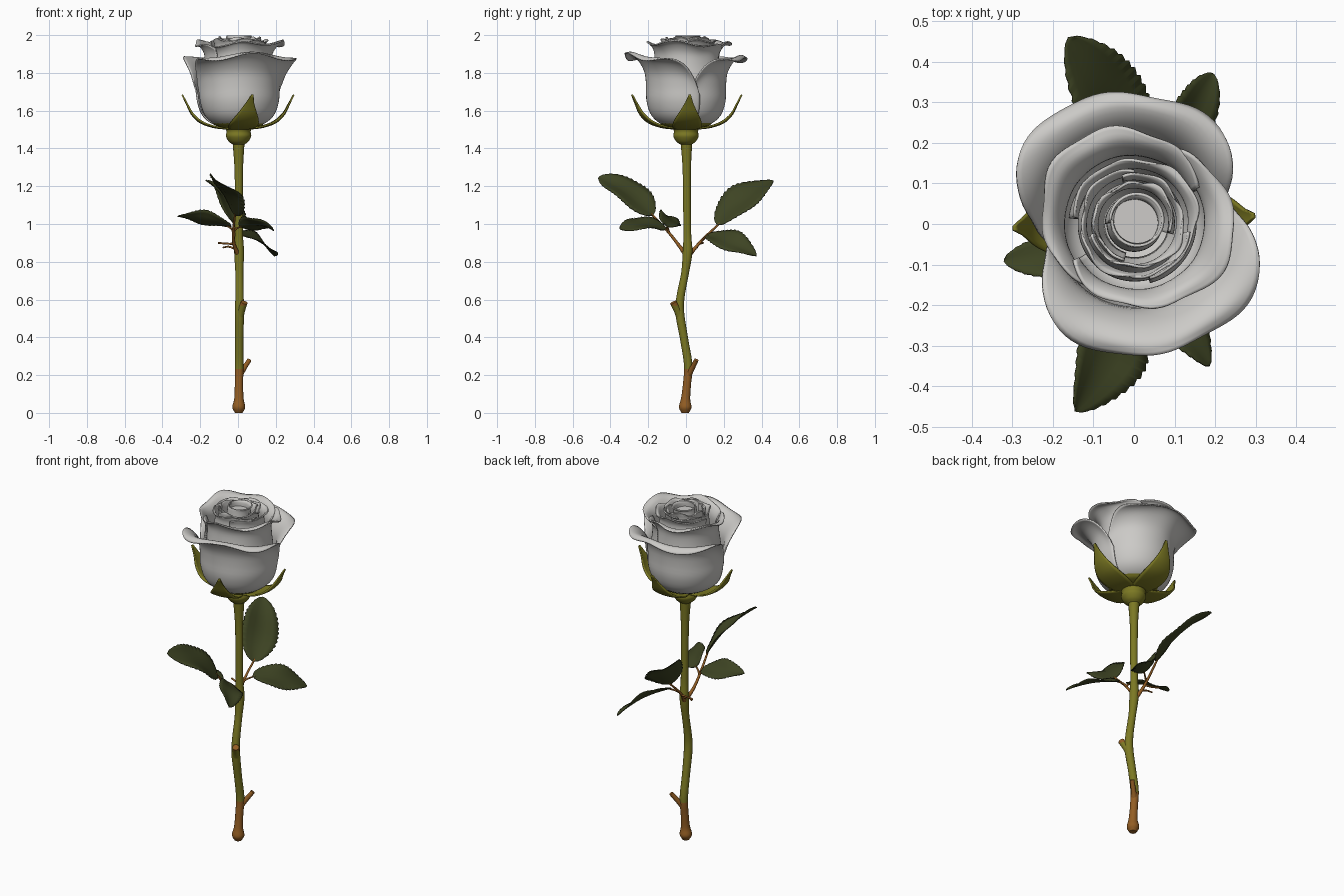
import bpy
import math
from mathutils import Vector

cube = bpy.data.objects.get("Cube")
if cube:
    bpy.data.objects.remove(cube)


def material(name, rgb):
    mat = bpy.data.materials.new(name)
    mat.use_nodes = True
    mat.diffuse_color = (*rgb, 1)
    mat.node_tree.nodes["Principled BSDF"].inputs["Base Color"].default_value = (*rgb, 1)
    mat.roughness = 0.7
    return mat


PETAL = material("petal white", (0.6, 0.59, 0.57))
OLIVE = material("stem olive", (0.2, 0.19, 0.017))
BROWN = material("woody brown", (0.29, 0.11, 0.017))
GREEN = material("leaf green", (0.048, 0.058, 0.017))


def spline(points, t):
    """Smooth point at t in 0..1 along a list of tuples."""
    p = [Vector(q) for q in points]
    s = min(max(t, 0), 1) * (len(p) - 1)
    i = min(int(s), len(p) - 2)
    f = s - i
    b, c = p[i], p[i + 1]
    a = p[i - 1] if i else b * 2 - c
    d = p[i + 2] if i + 2 < len(p) else c * 2 - b
    return b + (c - a) * (f / 2) + (a * 2 - b * 5 + c * 4 - d) * (f * f / 2) \
        + (b * 3 - a - c * 3 + d) * (f ** 3 / 2)


def make(name, verts, faces, mats, thickness=0, angle=60):
    mesh = bpy.data.meshes.new(name)
    mesh.from_pydata(verts, [], faces)
    obj = bpy.data.objects.new(name, mesh)
    bpy.context.collection.objects.link(obj)
    for mat in mats:
        mesh.materials.append(mat)
    if thickness:
        mod = obj.modifiers.new("thickness", "SOLIDIFY")
        mod.thickness = thickness
        mod.offset = 0
    bpy.ops.object.select_all(action="DESELECT")
    obj.select_set(True)
    bpy.context.view_layer.objects.active = obj
    bpy.ops.object.shade_smooth_by_angle(angle=math.radians(angle))
    return obj


def sheet(name, point, nu, nv, mat, thickness, angle=60):
    """Open surface from point(u, v), u in -1..1, v in 0..1."""
    verts = [point(2 * i / nu - 1, j / nv) for j in range(nv + 1) for i in range(nu + 1)]
    row = nu + 1
    faces = [(j * row + i, j * row + i + 1, (j + 1) * row + i + 1, (j + 1) * row + i)
             for j in range(nv) for i in range(nu)]
    return make(name, verts, faces, [mat], thickness, angle)


def tube(name, points, mats, steps=16, sides=14):
    """Closed tube through (x, y, z, radius) points."""
    axis = (Vector(points[-1]) - Vector(points[0])).xyz
    ref = min((Vector((1, 0, 0)), Vector((0, 1, 0))), key=lambda r: abs(r.dot(axis)))
    verts, faces = [], []
    for j in range(steps + 1):
        t = j / steps
        c = spline(points, t)
        d = (spline(points, t + 0.01) - spline(points, t - 0.01)).xyz.normalized()
        side = (ref - d * ref.dot(d)).normalized()
        other = d.cross(side)
        for i in range(sides):
            a = math.tau * i / sides
            verts.append(c.xyz + (side * math.cos(a) + other * math.sin(a)) * c.w)
    for j in range(steps):
        for i in range(sides):
            k = (i + 1) % sides
            faces.append((j * sides + i, j * sides + k, (j + 1) * sides + k, (j + 1) * sides + i))
    faces.append(tuple(reversed(range(sides))))
    faces.append(tuple(range(steps * sides, (steps + 1) * sides)))
    return make(name, verts, faces, mats)


# Stem: woody at the foot, green above
stem = tube("stem", [(.004, -.004, 0, .02), (.004, -.004, .03, .034), (.005, -.002, .075, .025),
                     (.005, .005, .15, .022), (.006, .012, .25, .023), (.006, -.008, .38, .022),
                     (.008, -.033, .53, .024), (.008, -.028, .62, .022), (.007, -.005, .74, .021),
                     (.006, .008, .85, .026), (.005, .007, .95, .021), (.005, .005, 1.12, .021),
                     (.004, .004, 1.3, .023), (.003, .002, 1.45, .033)], [OLIVE, BROWN], 78)
for face in stem.data.polygons:
    face.material_index = int(face.center.z < 0.24)

# Cut side shoots
tube("lower_shoot", [(.004, .008, .19, .018), (.028, .03, .23, .014), (.06, .055, .28, .012)], [BROWN])
shoot = tube("upper_shoot", [(.008, -.03, .5, .02), (.018, -.045, .54, .019),
                             (.033, -.068, .585, .018)], [OLIVE, BROWN])
for face in shoot.data.polygons:
    face.material_index = int(face.center.z > 0.568)

# Swelling under the flower
tube("receptacle", [(.003, 0, 1.42, .03), (.003, 0, 1.437, .052), (.003, 0, 1.465, .067),
                    (.003, 0, 1.49, .064), (.003, 0, 1.508, .075), (.003, 0, 1.52, .12),
                    (.003, 0, 1.535, .14)], [OLIVE], 30, 28)


# Sepals
def sepal(name, degrees, bend):
    path = [(.055, 1.503), (.13, 1.512), (.2, 1.537), (.245, 1.58), (.272, 1.635), (.296, 1.685)]

    def point(u, v):
        r, z = spline(path, v)
        w = (.05 + .038 * math.sin(math.pi * min(v * 1.2, 1))) * (1 - v ** 2) + .005
        a = math.radians(degrees + bend * v * v) + w * u / r
        r -= .012 * u * u * v * (1 - v)
        return r * math.cos(a), r * math.sin(a), z
    sheet(name, point, 8, 18, OLIVE, .008)


for name, degrees, bend in (("left", 2, 2), ("back", 92, -6), ("right", 180, 2), ("front", 280, 5)):
    sepal(name + "_sepal", degrees, bend)


# Petals: each wraps round the axis, its sides cut lower than its middle
def petal(name, degrees, half_span, path, drop, ruffle, phase, lift=0, shift=(0, 0), roll=0):
    def point(u, v):
        t = v * (1 - drop * abs(u) ** 3)
        r, z = spline(path, t)
        a = math.radians(degrees + half_span * u)
        wave = ruffle * t ** 5
        z += wave * math.sin(5 * a + phase) + lift * math.cos(math.pi * u) * t ** 4
        r *= 1 + .035 * u
        r += wave * (.7 * math.sin(3 * a + phase) + .4 * math.sin(8 * a))
        r += roll * v ** 7 * u * u * (1 - u ** 8)
        k = t ** 3
        return r * math.cos(a) + shift[0] * k, r * math.sin(a) + shift[1] * k, z
    sheet(name, point, 56, 28, PETAL, .007, 80)


outer = [(.03, 1.515), (.12, 1.528), (.18, 1.575), (.206, 1.65), (.208, 1.73),
         (.216, 1.8), (.25, 1.858), (.29, 1.88), (.318, 1.858)]
middle = [(.05, 1.56), (.15, 1.6), (.182, 1.68), (.182, 1.76), (.173, 1.84),
          (.175, 1.905), (.203, 1.948), (.235, 1.952)]
petal("outer_back_petal", 98, 94, outer, .58, .013, .5, .01, (0, .01), .055)
petal("outer_front_petal", -76, 96, outer, .58, .013, 2, .035, (.012, -.01), .055)
petal("middle_back_petal", 130, 102, middle, .22, .014, 1, .01, (0, .01))
petal("middle_front_petal", -40, 108, middle, .22, .014, 3, .01, (.01, .015))


def bud_path(r, top, lip):
    return [(r * .8, 1.65), (r * 1.08, 1.75), (r * 1.04, 1.86), (r * .98, top - .04),
            (r + lip * .4, top - .008), (r + lip, top)]


# Spiral of inner petals: angle, half span, radius, top height, lip
inner = [(50, 125, .14, 1.968, .014), (220, 130, .125, 1.975, .014),
         (330, 135, .108, 1.982, .01), (120, 135, .092, 1.985, .006)]
for n, (degrees, half, r, top, lip) in enumerate(inner):
    petal("inner_petal_%d" % (n + 1), degrees, half, bud_path(r, top, lip), .2, .009, n * 1.7,
          0, (.004, .008))
petal("heart_petal", 0, 180, [(.066, 1.7), (.066, 1.85), (.06, 1.97), (.064, 1.997)], 0, 0, 0, 0,
      (.008, .01))
tube("heart", [(.004, .005, 1.7, .05), (.006, .008, 1.9, .062), (.008, .01, 1.965, .058)], [PETAL], 8, 28)


# Leaves with toothed edges, folded along the midrib
def leaf(name, base, tip, normal, half_width, arch):
    base, tip, normal = Vector(base), Vector(tip), Vector(normal)
    along = tip - base
    side = along.cross(normal).normalized()
    up = side.cross(along).normalized()

    def point(u, v):
        w = half_width * math.sin(math.pi * v ** .85) ** .65 + .002 if v < 1 else .001
        tooth = (v * 14) % 1
        if abs(u) == 1:
            w *= .95 + .1 * tooth
        bulge = arch * math.sin(math.pi * v) + .2 * w * abs(u) + .008 * u * math.sin(9 * v)
        return base + along * v + side * (w * u) + up * bulge
    sheet(name, point, 6, 56, GREEN, .004, 40)


leaf("large_back_leaf", (-.015, .165, .995), (-.16, .46, 1.23), (.66, -.28, .72), .106, .026)
leaf("large_front_leaf", (-.015, -.175, 1.045), (-.145, -.46, 1.25), (.66, .28, .72), .1, .026)
leaf("small_back_leaf", (.02, .11, .94), (.195, .37, .83), (.6, -.1, .8), .077, .022)
leaf("small_front_leaf", (.01, -.11, .985), (.185, -.35, .975), (.4, .3, .9), .067, .016)
leaf("side_leaf", (-.035, -.1, .985), (-.32, -.09, 1.04), (.15, .5, .85), .065, .012)

# Leaf stalks
stalks = {
    "back_stalk": [(.004, .005, .82, .014), (-.015, .05, .875, .009), (-.02, .1, .93, .007), (-.015, .18, 1.005, .005)],
    "front_stalk": [(.004, .005, .83, .014), (-.02, -.04, .89, .009), (-.025, -.1, .965, .007), (-.015, -.185, 1.055, .005)],
    "small_back_stalk": [(-.02, .08, .91, .006), (0, .095, .925, .005), (.03, .12, .938, .004)],
    "small_front_stalk": [(-.025, -.09, .955, .006), (-.01, -.1, .975, .005), (.02, -.12, .987, .004)],
    "side_stalk": [(-.025, -.09, .955, .006), (-.035, -.095, .975, .005), (-.06, -.1, .99, .004)],
    "bare_twig": [(-.018, .07, .895, .006), (-.06, .075, .896, .005), (-.105, .09, .9, .005)],
    "short_twig": [(-.018, .045, .87, .006), (-.05, .05, .88, .005), (-.08, .06, .875, .004)],
}
for name, points in stalks.items():
    tube(name, points, [BROWN], 12, 8)
